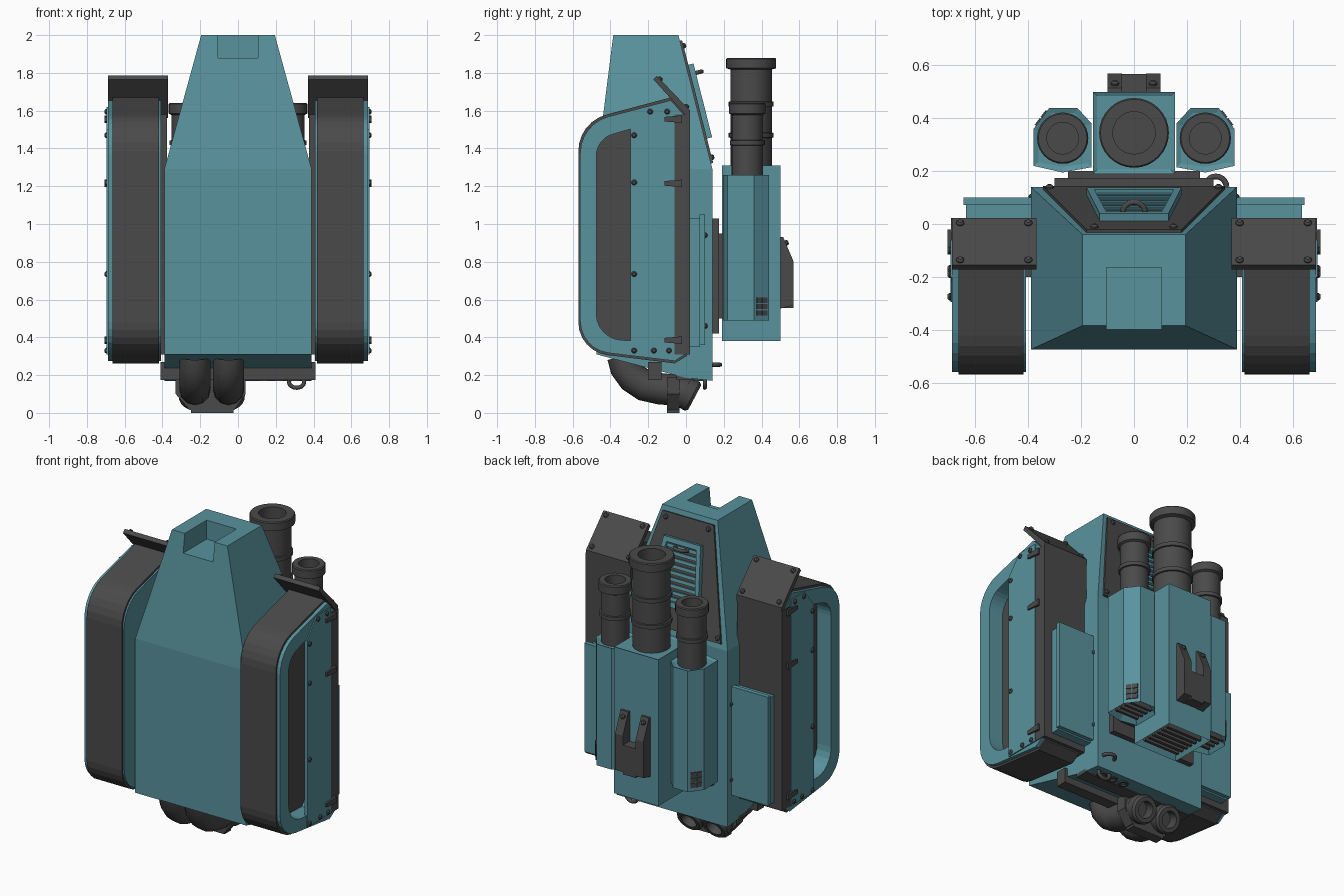
import bpy, bmesh
from math import radians, cos, sin, tan, pi
from mathutils import Vector as V, Euler

if "Cube" in bpy.data.objects:
    bpy.data.objects.remove(bpy.data.objects["Cube"])

def material(name, c):
    m = bpy.data.materials.new(name)
    m.diffuse_color = (*c, 1)
    m.use_nodes = True
    m.node_tree.nodes["Principled BSDF"].inputs["Base Color"].default_value = m.diffuse_color
    return m

TEAL = material("teal", (0.10, 0.29, 0.34))
DARK = material("dark_grey", (0.07, 0.068, 0.068))

def finish(name, bm, mat, mirror=False, smooth=False):
    bmesh.ops.recalc_face_normals(bm, faces=bm.faces)
    me = bpy.data.meshes.new(name)
    bm.to_mesh(me)
    bm.free()
    me.materials.append(mat)
    if smooth:
        me.shade_smooth()
        me.set_sharp_from_angle(angle=radians(35))
    ob = bpy.data.objects.new(name, me)
    bpy.context.collection.objects.link(ob)
    if mirror:
        ob.modifiers.new("mirror", 'MIRROR')
    return ob

def slab(name, pts, vec, mat, mirror=False):
    """Polygon of 3D points extruded along vec."""
    bm = bmesh.new()
    a = [bm.verts.new(p) for p in pts]
    b = [bm.verts.new(V(p) + V(vec)) for p in pts]
    bm.faces.new(a)
    bm.faces.new(b)
    for i in range(len(a)):
        j = (i + 1) % len(a)
        bm.faces.new((a[i], a[j], b[j], b[i]))
    return finish(name, bm, mat, mirror)

def ring(name, outer, inner, vec, mat, mirror=False):
    """Frame between two outlines with equal point counts."""
    bm = bmesh.new()
    loops = [[bm.verts.new(V(p) + o) for p in pts] for pts, o in
             ((outer, V()), (outer, V(vec)), (inner, V(vec)), (inner, V()))]
    n = len(outer)
    for k in range(4):
        a, b = loops[k], loops[(k + 1) % 4]
        for i in range(n):
            bm.faces.new((a[i], a[(i + 1) % n], b[(i + 1) % n], b[i]))
    return finish(name, bm, mat, mirror)

def box(name, x, y, z, mat, mirror=False):
    pts = [(x[0], y[0], z[0]), (x[1], y[0], z[0]), (x[1], y[1], z[0]), (x[0], y[1], z[0])]
    return slab(name, pts, (0, 0, z[1] - z[0]), mat, mirror)

def lathe(name, prof, loc, rot=(0, 0, 0), n=32, mat=DARK, mirror=False):
    """Spin an (r, z) profile around local z."""
    bm = bmesh.new()
    R, loc = Euler(rot).to_matrix(), V(loc)
    rows = [[bm.verts.new(R @ V((r * cos(2 * pi * i / n), r * sin(2 * pi * i / n), z)) + loc)
             for i in range(n)] for r, z in prof]
    for a, b in zip(rows, rows[1:]):
        for i in range(n):
            bm.faces.new((a[i], a[(i + 1) % n], b[(i + 1) % n], b[i]))
    bm.faces.new(rows[0])
    bm.faces.new(rows[-1])
    return finish(name, bm, mat, mirror, True)

def bolt(name, loc, rot, mirror=True):
    lathe(name, [(.015, -.005), (.015, .006), (.009, .013)], loc, rot, 10, DARK, mirror)

def tube(name, pts, r, cyclic=False):
    cu = bpy.data.curves.new(name, 'CURVE')
    cu.dimensions, cu.bevel_depth, cu.bevel_resolution = '3D', r, 4
    sp = cu.splines.new('POLY')
    sp.points.add(len(pts) - 1)
    for p, q in zip(sp.points, pts):
        p.co = (*q, 1)
    sp.use_cyclic_u = cyclic
    cu.materials.append(DARK)
    ob = bpy.data.objects.new(name, cu)
    bpy.context.collection.objects.link(ob)

def rounded(corners, x, seg=6):
    """Outline in the YZ plane from (y, z, radius) corners."""
    out, n = [], len(corners)
    for i, (y, z, r) in enumerate(corners):
        c = V((y, z))
        if r == 0:
            out.append((x, y, z))
            continue
        d0 = (V(corners[i - 1][:2]) - c).normalized()
        d1 = (V(corners[(i + 1) % n][:2]) - c).normalized()
        h = d0.angle(d1) / 2
        mid = c + (d0 + d1).normalized() * r / sin(h)
        a = (c + d0 * r / tan(h) - mid).normalized()
        b = (c + d1 * r / tan(h) - mid).normalized()
        for k in range(seg + 1):
            p = mid + a.slerp(b, k / seg) * r
            out.append((x, p.x, p.y))
    return out

# main hull: lower prism with tapered top and a notch cut open to the front
W = .39
prof = [(-.475, .31), (0, .185), (.14, .17), (.14, 1.29), (-.475, 1.29)]
hull = slab("hull", [(-W, y, z) for y, z in prof], (2 * W, 0, 0), TEAL)
bm = bmesh.new()
bm.from_mesh(hull.data)
top = max(bm.faces, key=lambda f: f.calc_center_median().z)
new = bmesh.ops.extrude_face_region(bm, geom=[top])["geom"]
bm.faces.remove(top)
for v in [g for g in new if isinstance(g, bmesh.types.BMVert)]:
    v.co = (v.co.x / 2, -.04 if v.co.y > 0 else -.385, 2)
bmesh.ops.recalc_face_normals(bm, faces=bm.faces)
bm.to_mesh(hull.data)
bm.free()
cutter = box("notch_cutter", (-.105, .105), (-.6, -.165), (1.88, 2.2), TEAL)
cutter.hide_render = True
cutter.hide_set(True)
mod = hull.modifiers.new("notch", 'BOOLEAN')
mod.object, mod.solver = cutter, 'EXACT'

# grey panel, louvre and handle on the sloped back
NS = V((0, .97, .243))
def slope(x, z, off=0):
    return V((x, -.04 + (2 - z) * .2535, z)) + NS * off
def trap(xt, zt, xb, zb, off):
    return [slope(-xt, zt, off), slope(xt, zt, off), slope(xb, zb, off), slope(-xb, zb, off)]
slab("slope_panel", trap(.18, 1.97, .345, 1.32, -.01), NS * .022, DARK)
ring("louvre_frame", trap(.13, 1.84, .18, 1.45, 0), trap(.105, 1.81, .15, 1.48, 0), NS * .04, TEAL)
for i in range(9):
    z = 1.80 - i * .037
    hw = .105 + (1.81 - z) * .136
    slab("louvre_slat", trap(hw, z, hw, z - .02, .005), NS * .022, TEAL)
tube("slope_handle", [slope(.042 * cos(t), 1.79, .03 + .042 * sin(t)) for t in
                      [pi * k / 10 for k in range(11)]], .011)
for x, z in ((.15, 1.94), (.32, 1.35)):
    bolt("slope_bolt", slope(x, z, .012), (radians(-76), 0, 0))

# side pods: recessed teal shell, dark wrap band, back plate
shell = [(-.56, .335, .17), (-.56, 1.53, .2), (-.08, 1.655, 0), (-.005, 1.57, 0), (-.005, .31, 0), (-.06, .275, 0)]
band = [(-.57, .325, .175), (-.57, 1.54, .2), (-.08, 1.67, 0), (.002, 1.58, 0), (.002, .30, 0), (-.06, .262, 0)]
hole = [(-.475, .39, .14), (-.475, 1.45, .12), (-.2, 1.53, 0), (-.15, 1.48, 0), (-.15, .45, 0), (-.2, .38, 0)]
ring("pod_outer_shell", rounded(shell, .58), rounded(hole, .58), (.108, 0, 0), TEAL, True)
slab("pod_inner_shell", rounded(shell, .408), (.02, 0, 0), TEAL, True)
slab("pod_core", rounded(shell, .425), (.165, 0, 0), DARK, True)
ring("pod_band", rounded(band, .418), rounded(shell, .418), (.247, 0, 0), DARK, True)
panel = [(-.295, .31), (-.295, 1.5), (-.2, 1.62), (-.06, 1.62), (-.06, .31)]
slab("pod_side_panel", [(.675, y, z) for y, z in panel], (.02, 0, 0), TEAL, True)
box("pod_back_plate", (.375, .692), (-.06, .022), (.31, 1.58), DARK, True)
for y, z in ((-.275, .33), (-.275, .735), (-.275, 1.22), (-.275, 1.47), (-.19, 1.595),
             (-.1, 1.595), (-.17, .33), (-.09, .33)):
    bolt("pod_bolt", (.693, y, z), (0, radians(90), 0))
for z in (1.555, 1.215, .385):
    slab("pod_clip", [(.67, -.115, z - .012), (.67, -.115, z + .012), (.67, -.02, z + .02), (.67, -.02, z - .02)],
         (.036, 0, 0), DARK, True)

# tilted flaps over the pods
flap = [(-.172, 1.765), (-.155, 1.785), (.022, 1.6), (.022, 1.56), (0, 1.575)]
slab("pod_flap", [(.37, y, z) for y, z in flap], (.318, 0, 0), DARK, True)
for x in (.4, .658):
    for y, z in ((-.138, 1.767), (.002, 1.621)):
        bolt("flap_bolt", (x, y, z), (radians(-46), 0, 0))

# framed panels behind the pods
box("rear_panel", (.375, .635), (.02, .075), (.35, 1.03), TEAL, True)
box("rear_panel_cover", (.365, .645), (.072, .1), (.36, 1.05), TEAL, True)
for z in (.46, .94):
    bolt("rear_panel_bolt", (.385, .1, z), (radians(-90), 0, 0))

# mount between hull and exhaust boxes
box("exhaust_mount", (-.3, .3), (.13, .175), (.42, 1.03), DARK)
box("exhaust_mount_plate", (-.25, .25), (.17, .2), (.5, .95), DARK)

def exhaust_box(name, pts, z0, z1, mirror):
    ob = slab(name, [(x, y, z0) for x, y in pts], (0, 0, z1 - z0), TEAL, mirror)
    bm = bmesh.new()
    bm.from_mesh(ob.data)
    for pick, inset, depth in ((min, .035, -.04), (max, .022, -.008)):
        f = pick(bm.faces, key=lambda f: f.calc_center_median().z)
        bmesh.ops.inset_individual(bm, faces=[f], thickness=inset, depth=0)
        bmesh.ops.translate(bm, verts=f.verts, vec=f.normal * depth)
    bm.to_mesh(ob.data)
    bm.free()

# exhaust boxes with hollow pipes and underside grilles
mid_pts = [(-.155, .19), (.155, .19), (.155, .5), (-.155, .5)]
side_pts = [(.16, .215), (.27, .195), (.38, .22), (.38, .36), (.32, .44), (.215, .44), (.16, .38)]
exhaust_box("centre_exhaust_box", mid_pts, .38, 1.31, False)
exhaust_box("side_exhaust_box", side_pts, .49, 1.26, True)
for i in range(6):
    box("centre_grille", (-.125, .125), (.235 + i * .04, .253 + i * .04), (.39, .425), DARK)
for i in range(4):
    box("side_grille", (.19, .35), (.25 + i * .04, .266 + i * .04), (.5, .535), DARK, True)

def pipe(name, loc, r, lip, bore, z0, z1, rings, mirror):
    prof = [(bore, z1 - .25), (bore, z1), (lip - .005, z1), (lip, z1 - .006), (lip, z1 - .055), (r, z1 - .062)]
    for z in rings:
        prof += [(r, z + .014), (r + .009, z + .012), (r + .009, z - .012), (r, z - .014)]
    lathe(name, prof + [(r, z0)], loc, mirror=mirror)
pipe("centre_exhaust_pipe", (0, .345, 0), .11, .132, .08, 1.28, 1.88, (1.635, 1.47), False)
pipe("side_exhaust_pipe", (.27, .325, 0), .083, .097, .06, 1.23, 1.64, (1.43,), True)

# small grate on each side box chamfer
d, nrm = V((-.06, .08, 0)).normalized(), V((.8, .6, 0))
for i in range(2):
    for k in range(3):
        p = V((.35, .40, .515 + k * .034)) + d * (-.035 + i * .037)
        slab("chamfer_grate", [p, p + d * .032, p + d * .032 + V((0, 0, .028)), p + V((0, 0, .028))],
             nrm * .006, DARK, True)

# forked bracket on the centre box
fork = [(.49, .55), (.57, .57), (.57, .80), (.515, .93), (.49, .93)]
slab("bracket_arm", [(.045, y, z) for y, z in fork], (.055, 0, 0), DARK, True)
box("bracket_base", (-.045, .045), (.49, .568), (.555, .74), DARK)
bolt("bracket_bolt", (.072, .53, .9), (radians(-67), 0, 0))

# strap below the hull, tow ring and small fittings
box("under_strap", (-.41, .41), (-.2, -.13), (.175, .27), DARK)
box("under_rail", (-.39, .39), (-.05, .03), (.175, .2), DARK)
ts = [2 * pi * k / 20 for k in range(20)]
tube("tow_ring", [(.31 + .04 * cos(t), .1, .163 + .03 * sin(t)) for t in ts], .011, True)
tube("tow_hook", [(.31 + .04 * cos(t), .14 + .04 * sin(t), .255) for t in ts[:11]], .011)
for x in (.14, .22, .30):
    lathe("under_fitting", [(.03, -.01), (.03, .012), (.018, .012), (.018, .0)], (x, .07, .18), (pi, 0, 0), 16)

# twin elbow outlets beneath the front
for x in (-.228, -.05):
    path = [(-.335, .3), (-.32, .24), (-.28, .185), (-.22, .145), (-.14, .128), (-.05, .12), (.01, .1)]
    tube("elbow_pipe", [(x, y, z) for y, z in path], .083)
    lathe("elbow_mouth", [(.05, -.06), (.05, .035), (.075, .035), (.086, .02), (.086, -.03), (.07, -.03)],
          (x, .015, .098), (radians(-118), 0, 0), 24)
clamp = [(-.33, .1), (-.255, .015), (-.02, .015), (.04, .1), (.04, .19), (-.33, .19)]
slab("elbow_clamp", [(x, -.1, z) for x, z in clamp], (0, .065, 0), DARK)
box("elbow_clamp_foot", (-.25, -.025), (-.1, -.035), (0, .04), DARK)
